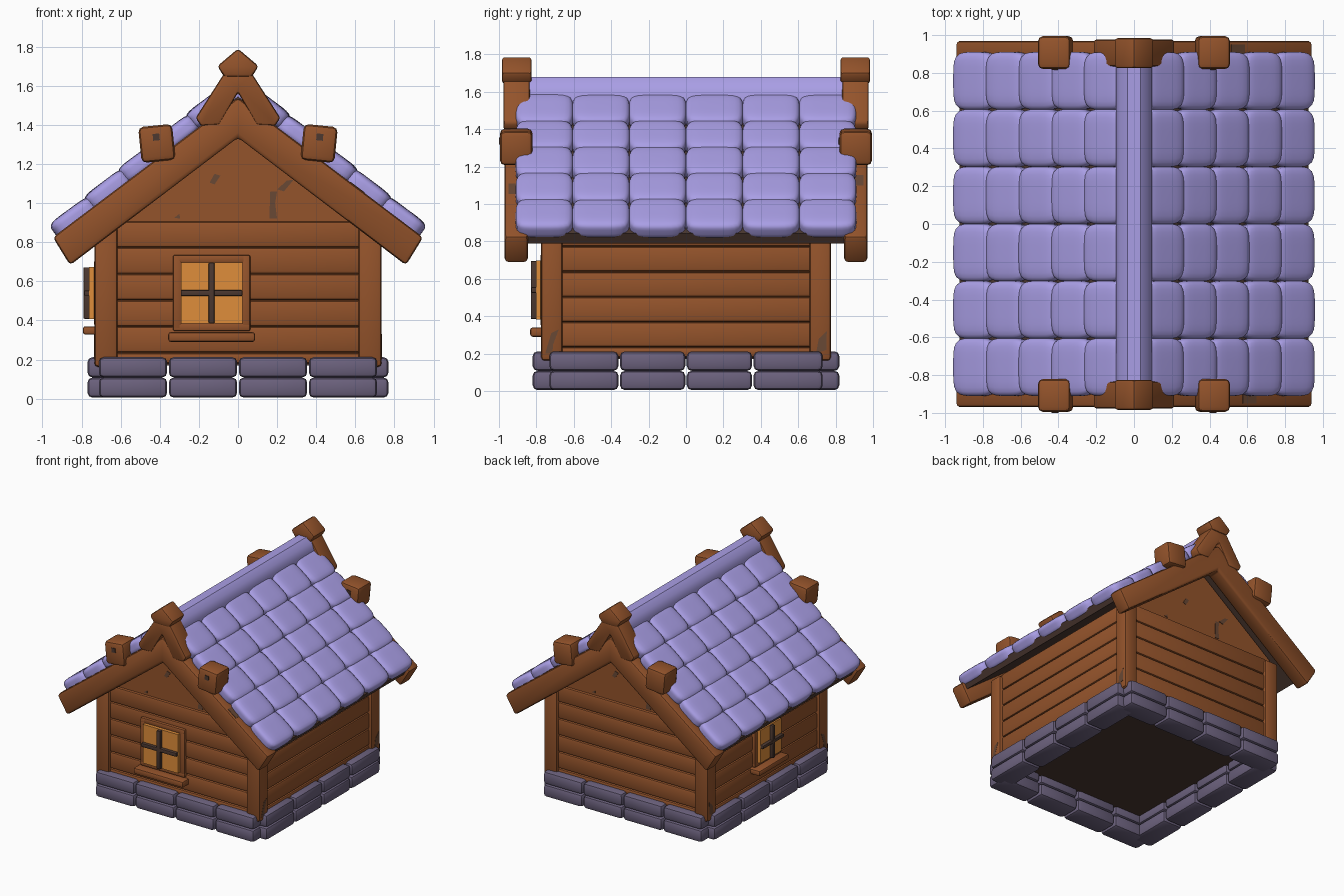
import bpy, bmesh, math, random
from mathutils import Matrix

random.seed(4)
if "Cube" in bpy.data.objects:
    bpy.data.objects.remove(bpy.data.objects["Cube"])


def material(name, rgb):
    m = bpy.data.materials.new(name)
    m.use_nodes = True
    m.diffuse_color = (*rgb, 1)
    bsdf = next(n for n in m.node_tree.nodes if n.type == 'BSDF_PRINCIPLED')
    bsdf.inputs["Base Color"].default_value = (*rgb, 1)
    bsdf.inputs["Roughness"].default_value = 0.8
    return m


WOOD = material("warm wood", (0.295, 0.087, 0.024))
DARK = material("dark wood", (0.072, 0.04, 0.03))
WORN = material("worn wood", (0.14, 0.065, 0.035))
STONE = material("grey violet stone", (0.148, 0.12, 0.205))
TILE = material("lavender tile", (0.40, 0.345, 0.79))
GLASS = material("amber glass", (0.74, 0.27, 0.043))


def finish(name, bm, mat, bevel=0.0, matrix=None):
    if bevel:
        bmesh.ops.bevel(bm, geom=bm.edges[:], offset=bevel, segments=2,
                        profile=0.5, affect='EDGES', clamp_overlap=True)
    if matrix:
        bm.transform(matrix)
    bmesh.ops.recalc_face_normals(bm, faces=bm.faces[:])
    me = bpy.data.meshes.new(name)
    bm.to_mesh(me)
    bm.free()
    me.shade_smooth()
    me.set_sharp_from_angle(angle=math.radians(35))
    me.materials.append(mat)
    ob = bpy.data.objects.new(name, me)
    bpy.context.collection.objects.link(ob)
    return ob


def box(name, x, y, z, mat, bevel=0.0, matrix=None):
    """Box from (low, high) ranges along each axis."""
    bm = bmesh.new()
    bmesh.ops.create_cube(bm, size=1)
    for v in bm.verts:
        v.co = [(r[0] + r[1]) / 2 + c * (r[1] - r[0]) for r, c in zip((x, y, z), v.co)]
    return finish(name, bm, mat, bevel, matrix)


def prism(name, pts, y0, y1, mat, bevel=0.0, matrix=None):
    """Extrude an (x, z) outline along y."""
    bm = bmesh.new()
    face = bm.faces.new([bm.verts.new((x, y0, z)) for x, z in pts])
    new = bmesh.ops.extrude_face_region(bm, geom=[face])["geom"]
    bmesh.ops.translate(bm, vec=(0, y1 - y0, 0),
                        verts=[g for g in new if isinstance(g, bmesh.types.BMVert)])
    return finish(name, bm, mat, bevel, matrix)


def mirrored(pts):
    """Complete an outline that runs from top centre to bottom centre."""
    return pts + [(-x, z) for x, z in reversed(pts) if x > 0]


def pillow(name, size, mat, matrix):
    """Puffy rounded block."""
    bm = bmesh.new()
    bmesh.ops.create_cube(bm, size=2)
    bmesh.ops.subdivide_edges(bm, edges=bm.edges[:], cuts=7, use_grid_fill=True)
    for v in bm.verts:
        k = sum(abs(c) ** 4.5 for c in v.co) ** (-1 / 4.5)
        v.co = [c * k * s / 2 for c, s in zip(v.co, size)]
    return finish(name, bm, mat, 0, matrix)


# Stone footing: two courses, notched at the corners
seams = (-0.735, -0.357, 0, 0.357, 0.735)
for z0, z1 in ((0.005, 0.108), (0.108, 0.212)):
    for s, side in ((-1, "front"), (1, "back")):
        for i in range(4):
            x = -0.712 + i * 0.358
            box(f"{side}_stone", (x, x + 0.35), sorted((s * 0.64, s * 0.82)), (z0, z1), STONE, 0.026)
    for s, side in ((-1, "right"), (1, "left")):
        for a, b in zip(seams, seams[1:]):
            box(f"{side}_stone", sorted((s * 0.59, s * 0.77)), (a + 0.004, b - 0.004), (z0, z1), STONE, 0.026)
box("floor", (-0.68, 0.68), (-0.73, 0.73), (0.17, 0.2), DARK)

# House body with gables
prism("wall_core", mirrored([(0, 1.44), (0.685, 0.92), (0.685, 0.18)]), -0.735, 0.735, WOOD)

# Wall planks
for i in range(6):
    z = (max(0.18, 0.101 + i * 0.1345), 0.2335 + i * 0.1345)
    for s in (-1, 1):
        box("gable_wall_plank", (-0.64, 0.64), sorted((s * 0.70, s * 0.755)), z, WOOD, 0.016)
        box("side_wall_plank", sorted((s * 0.66, s * 0.712)), (-0.68, 0.68), z, WOOD, 0.016)

# Corner posts
for sx in (-1, 1):
    for sy in (-1, 1):
        box("corner_post", sorted((sx * 0.615, sx * 0.735)), sorted((sy * 0.66, sy * 0.775)),
            (0.162, 0.89), WOOD, 0.02)


def window(matrix):
    """Window facing local -y, centred on the origin."""
    add = lambda n, x, y, z, m, b=0.0: box("window_" + n, x, y, z, m, b, matrix)
    for s in (-1, 1):
        add("jamb", sorted((s * 0.153, s * 0.198)), (-0.002, 0.06), (-0.19, 0.195), WOOD, 0.01)
        add("rail", (-0.198, 0.198), (-0.002, 0.06), sorted((s * 0.153, s * 0.195)), WOOD, 0.01)
    add("pane", (-0.157, 0.157), (-0.026, 0.05), (-0.157, 0.157), GLASS)
    add("upright_bar", (-0.015, 0.015), (-0.055, 0), (-0.155, 0.155), DARK, 0.005)
    add("cross_bar", (-0.157, 0.157), (-0.052, 0), (-0.015, 0.015), DARK, 0.005)
    add("sill", (-0.222, 0.222), (-0.058, 0.06), (-0.25, -0.2), WOOD, 0.013)


window(Matrix.Translation((-0.135, -0.775, 0.54)))
window(Matrix.Translation((-0.735, 0, 0.54)) @ Matrix.Rotation(-math.pi / 2, 4, 'Z')
       @ Matrix.Diagonal((0.85, 1, 0.85, 1)))

# Roof deck and overlapping tiles
for s, side in ((-1, "right"), (1, "left")):
    deck = [(0, 1.545), (0.925, 0.842), (0.895, 0.79), (0, 1.465)]
    prism(f"{side}_roof_deck", [(s * x, z) for x, z in deck], -0.86, 0.86, DARK)
    for row in range(5):
        x = 0.835 - row * 0.173
        for col in range(6):
            tilt = s * (math.atan(0.81) - 0.04 + random.uniform(-0.02, 0.02))
            place = (Matrix.Translation((s * x, -0.7575 + col * 0.303, 1.602 - 0.81 * x))
                     @ Matrix.Rotation(tilt, 4, 'Y'))
            pillow(f"{side}_roof_tile", (0.262, 0.306, 0.105), TILE, place)

# Ridge cap
ridge = [(0.035, 1.68), (0.075, 1.645), (0.095, 1.595), (0.095, 1.52), (0, 1.52)]
prism("ridge_cap", mirrored(ridge), -0.84, 0.84, TILE)

# Gable boards, peak ornament and purlin ends
board = [(0, 1.54), (0.947, 0.825), (0.859, 0.682), (0, 1.335)]
legs = [(0, 1.73), (0.073, 1.66), (0.217, 1.435), (0.19, 1.395), (0.095, 1.40), (0, 1.565)]
cap = [(0, 1.79), (0.106, 1.70), (0.07, 1.645), (0, 1.645)]
for sy, end in ((-1, "front"), (1, "back")):
    prism(f"{end}_gable_boards", mirrored(board), sy * 0.845, sy * 0.97, WOOD, 0.02)
    prism(f"{end}_peak_legs", mirrored(legs), sy * 0.835, sy * 0.976, WOOD, 0.014)
    prism(f"{end}_peak_cap", mirrored(cap), sy * 0.825, sy * 0.985, WOOD, 0.016)
    for sx in (-1, 1):
        place = (Matrix.Translation((sx * 0.415, sy * 0.9075, 1.305))
                 @ Matrix.Rotation(sx * 0.1, 4, 'Y'))
        h = 0.087
        box(f"{end}_purlin_end", (-h, h), (-h, h), (-h - 0.005, h + 0.005), WOOD, 0.026, place)
        box(f"{end}_purlin_nail", (-0.017, 0.017), (-0.0925, -0.06), (0.015, 0.05), DARK, 0, place)

# Worn patches on gables
chips = [[(-0.145, 1.105), (-0.12, 1.095), (-0.09, 1.14), (-0.12, 1.15)],
         [(0.16, 0.92), (0.20, 0.92), (0.19, 1.0), (0.20, 1.06), (0.165, 1.06)],
         [(0.20, 1.07), (0.235, 1.06), (0.285, 1.12), (0.25, 1.115)],
         [(-0.325, 0.925), (-0.295, 0.92), (-0.30, 0.945)]]
for s in (-1, 1):
    for pts in chips:
        prism("gable_worn_patch", [(-s * x, z) for x, z in pts], s * 0.733, s * 0.739, WORN)

# Worn patches on the posts and on the upper edge of the left gable boards
turn = Matrix.Rotation(math.pi / 2, 4, 'Z')
arc = [(-0.753, 0.20), (-0.715, 0.20), (-0.71, 0.25), (-0.68, 0.33), (-0.72, 0.31)]
nick = [(0.695, 0.20), (0.75, 0.22), (0.753, 0.32), (0.71, 0.28)]
for s in (-1, 1):
    for pts in (arc, nick):
        prism("post_worn_patch", pts, -s * 0.733, -s * 0.7365, WORN, 0, turn)
for x, y in ((0.61, (-0.95, -0.89)), (0.55, (0.90, 0.95))):
    place = (Matrix.Translation((x, 0, 1.54 - 0.755 * x))
             @ Matrix.Rotation(math.atan(0.755), 4, 'Y'))
    box("board_worn_patch", (-0.045, 0.045), y, (-0.004, 0.003), WORN, 0, place)
